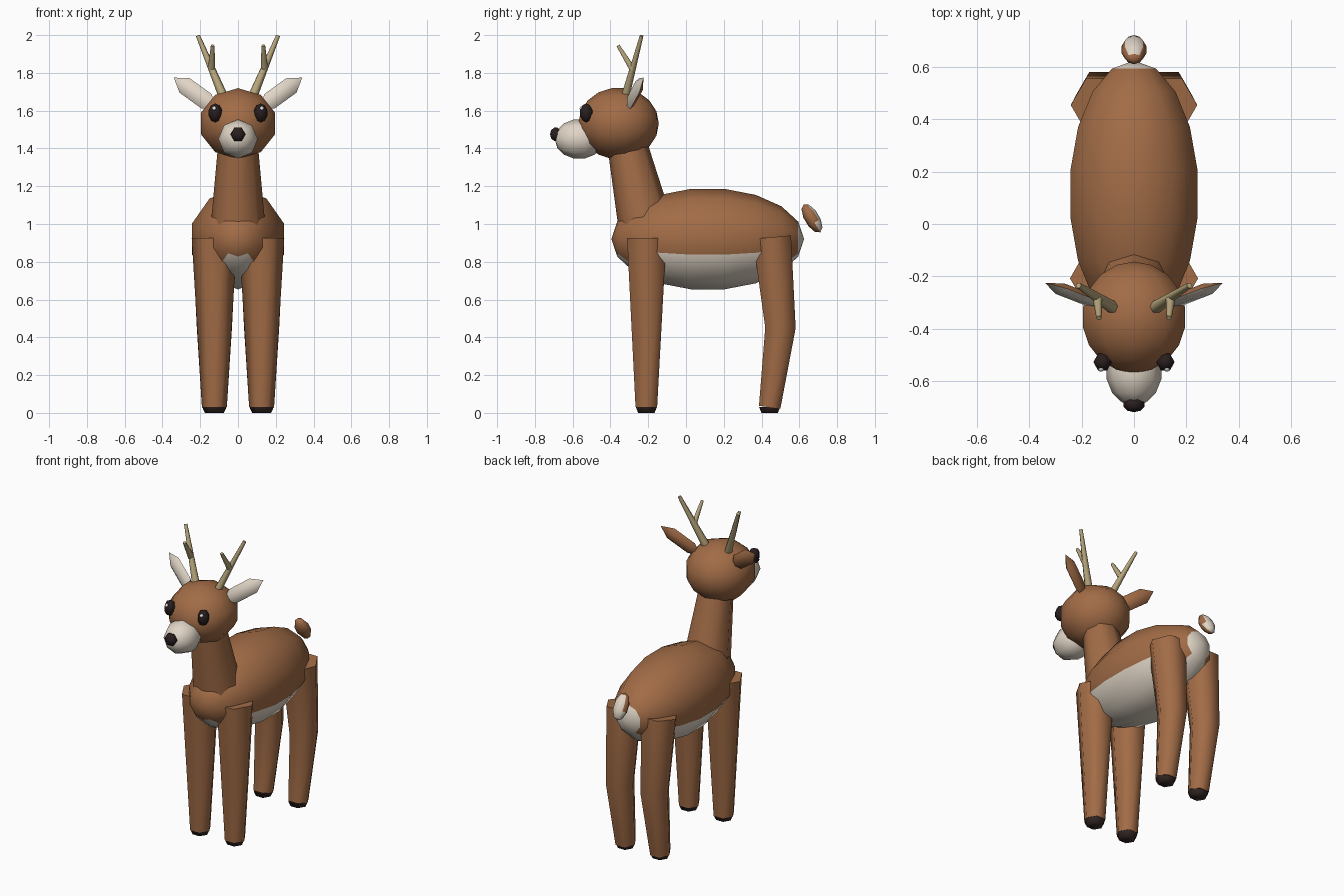
import bpy, bmesh, math
from mathutils import Vector

if "Cube" in bpy.data.objects:
    bpy.data.objects.remove(bpy.data.objects["Cube"])


def material(name, rgb):
    m = bpy.data.materials.new(name)
    m.diffuse_color = (*rgb, 1)
    m.use_nodes = True
    m.node_tree.nodes["Principled BSDF"].inputs["Base Color"].default_value = m.diffuse_color
    return m


BROWN = material("brown fur", (0.36, 0.15, 0.062))
CREAM = material("cream fur", (0.74, 0.66, 0.56))
BLACK = material("dark brown black", (0.022, 0.013, 0.013))
HOOF = material("hoof brown", (0.04, 0.024, 0.02))
BONE = material("antler bone", (0.47, 0.38, 0.20))
WHITE = material("eye glint white", (0.9, 0.9, 0.9))


def loft(name, rings, mats, rule=None):
    """Join rings of points into a closed skin; rule picks a material per face."""
    bm = bmesh.new()
    vs = [[bm.verts.new(p) for p in r] for r in rings]
    n = len(rings[0])
    for a, b in zip(vs, vs[1:]):
        for i in range(n):
            j = (i + 1) % n
            bm.faces.new((a[i], a[j], b[j], b[i]))
    bm.faces.new(vs[0])
    bm.faces.new(vs[-1])
    bmesh.ops.remove_doubles(bm, verts=bm.verts, dist=1e-5)
    bmesh.ops.recalc_face_normals(bm, faces=bm.faces)
    bm.normal_update()
    for f in bm.faces:
        f.smooth = True
        if rule and rule(f.calc_center_median(), f.normal):
            f.material_index = 1
    me = bpy.data.meshes.new(name)
    bm.to_mesh(me)
    bm.free()
    for m in mats:
        me.materials.append(m)
    me.set_sharp_from_angle(angle=math.radians(75))
    ob = bpy.data.objects.new(name, me)
    bpy.context.collection.objects.link(ob)
    return ob


def ellipsoid(name, centre, u, v, axis, sides, stacks, mats, rule=None):
    """Ellipsoid with poles along axis and the first vertex along u."""
    c, u, v, axis = map(Vector, (centre, u, v, axis))
    rings = []
    for k in range(stacks + 1):
        t = math.pi * k / stacks
        # poles are kept a hair open so that they close as triangle fans
        r = max(math.sin(t), 1e-7)
        rings.append([c - axis * math.cos(t)
                      + (u * math.cos(a) + v * math.sin(a)) * r
                      for a in (2 * math.pi * i / sides for i in range(sides))])
    bm_rings = rings[1:-1]
    return fan_loft(name, c - axis, bm_rings, c + axis, mats, rule)


def fan_loft(name, start, rings, end, mats, rule):
    n = len(rings[0])
    return loft(name, [[start + (p - start) * 1e-7 for p in rings[0]]] + rings
                + [[end + (p - end) * 1e-7 for p in rings[-1]]], mats, rule) if n else None


def tube(name, path, radii, sides, mat):
    """Tapered tube along a path, first vertex towards x."""
    pts = [Vector(p) for p in path]
    rings = []
    for i, p in enumerate(pts):
        d = (pts[min(i + 1, len(pts) - 1)] - pts[max(i - 1, 0)]).normalized()
        w = d.cross(Vector((1, 0, 0))).normalized()
        u = w.cross(d)
        rings.append([p + (u * math.cos(a) + w * math.sin(a)) * radii[i]
                      for a in (2 * math.pi * k / sides for k in range(sides))])
    return loft(name, rings, [mat])


# Body with cream belly and rump
ellipsoid("body", (0, 0.115, 0.92), (0, 0, 0.27), (0.26, 0, 0), (0, 0.51, 0),
          10, 9, [BROWN, CREAM], lambda c, n: c.z < 0.83 or c.y > 0.59)

# Neck and head
tube("neck", [(0, -0.205, 0.95), (0, -0.325, 1.48)], [0.148, 0.1], 8, BROWN)
ellipsoid("head", (0, -0.357, 1.532), (0, 0, 0.19), (0.209, 0, 0), (0, 0.213, 0),
          10, 9, [BROWN])
ellipsoid("muzzle", (0, -0.565, 1.45), (0, 0, 0.106), (0.107, 0, 0), (0, 0.13, 0),
          8, 7, [CREAM])
ellipsoid("nose", (0, -0.69, 1.475), (0.042, 0, 0), (0, 0, 0.042), (0, 0.03, 0),
          6, 5, [BLACK])

# Tail, cream on the rear side
ellipsoid("tail", (0, 0.667, 1.03), (0.05, 0, 0), (0, 0.034, 0.02), (0, 0.044, -0.074),
          8, 5, [BROWN, CREAM], lambda c, n: n.y > 0.55)

for s, side in ((-1, "right"), (1, "left")):
    # Legs and hooves
    x = 0.125 * s
    tube("front_leg_" + side, [(x, -0.208, 0.925), (x, -0.21, 0.03)],
         [0.12, 0.066], 6, BROWN)
    tube("back_leg_" + side, [(x, 0.455, 0.93), (x, 0.5, 0.45), (x, 0.443, 0.03)],
         [0.117, 0.093, 0.066], 6, BROWN)
    for end, y in (("front", -0.21), ("back", 0.443)):
        tube(f"{end}_hoof_{side}", [(x, y, 0.032), (x, y, 0)], [0.065, 0.05], 6, HOOF)

    # Eyes with a small glint
    ellipsoid("eye_" + side, (0.12 * s, -0.528, 1.588), (0.037, 0, 0), (0, 0.039, 0),
              (0, 0, 0.05), 6, 5, [BLACK])
    ellipsoid("eye_glint_" + side, (0.126 * s, -0.553, 1.611), (0.012, 0, 0),
              (0, 0.012, 0), (0, 0, 0.012), 6, 4, [WHITE])

    # Ears, cream inside
    axis = Vector((0.115 * s, 0.045, 0.083))
    across = Vector((0.58 * s, 0, -0.81)).normalized()
    thick = axis.cross(across).normalized()
    ellipsoid("ear_" + side, (0.225 * s, -0.27, 1.692), across * 0.054, thick * 0.027,
              axis, 6, 3, [BROWN, CREAM], lambda c, n: n.y < 0)

    # Antlers: main beam and one tine
    tube("antler_beam_" + side, [(0.08 * s, -0.32, 1.68), (0.212 * s, -0.235, 1.997)],
         [0.025, 0.011], 6, BONE)
    tube("antler_tine_" + side, [(0.14 * s, -0.283, 1.82), (0.134 * s, -0.36, 1.945)],
         [0.019, 0.01], 6, BONE)
